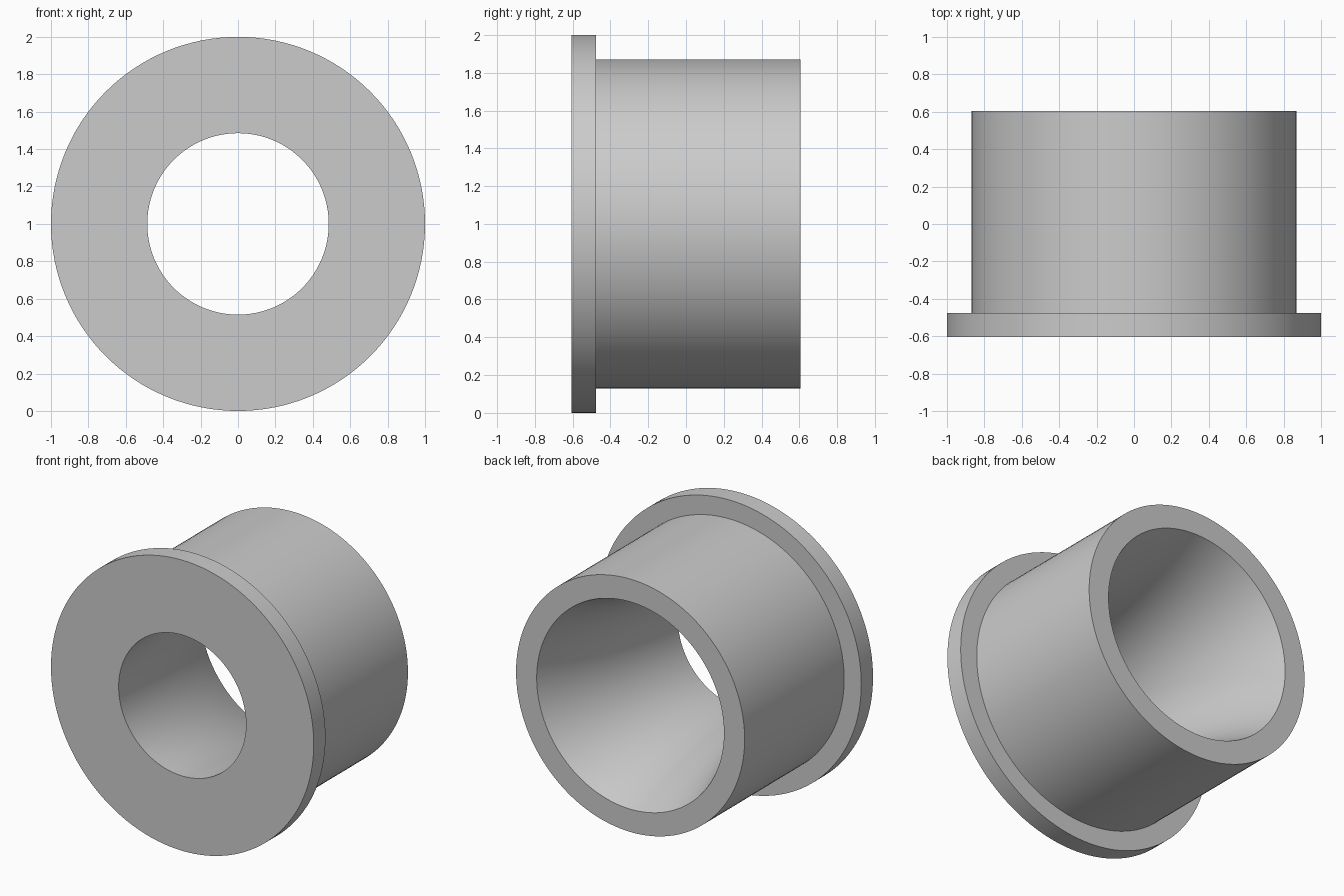
import bpy, bmesh, math

cube = bpy.data.objects.get("Cube")
if cube:
    bpy.data.objects.remove(cube, do_unlink=True)

grey = bpy.data.materials.new("plain_grey")
grey.use_nodes = True
colour = (0.6, 0.6, 0.6, 1)
grey.diffuse_color = colour
grey.node_tree.nodes["Principled BSDF"].inputs["Base Color"].default_value = colour


def lathe(name, profile, segments=128):
    """Spin a closed (radius, y) outline around the y axis."""
    bm = bmesh.new()
    rings = []
    for i in range(segments):
        a = math.tau * i / segments
        rings.append([bm.verts.new((r * math.sin(a), y, r * math.cos(a)))
                      for r, y in profile])
    n = len(profile)
    for i, ring in enumerate(rings):
        after = rings[(i + 1) % segments]
        for j in range(n):
            k = (j + 1) % n
            bm.faces.new((ring[j], ring[k], after[k], after[j]))
    bmesh.ops.recalc_face_normals(bm, faces=bm.faces)
    mesh = bpy.data.meshes.new(name)
    bm.to_mesh(mesh)
    bm.free()
    mesh.materials.append(grey)
    obj = bpy.data.objects.new(name, mesh)
    bpy.context.collection.objects.link(obj)
    obj.location.z = 1
    bpy.ops.object.select_all(action="DESELECT")
    obj.select_set(True)
    bpy.context.view_layer.objects.active = obj
    bpy.ops.object.shade_smooth_by_angle(angle=math.radians(30))
    return obj


def flare(throat, mouth, start, end, steps=24):
    """Arc that leaves the throat parallel to the axis and opens to the mouth."""
    rise, length = mouth - throat, end - start
    radius = (length ** 2 + rise ** 2) / (2 * rise)
    sweep = math.asin(length / radius)
    return [(throat + radius * (1 - math.cos(sweep * i / steps)),
             start + radius * math.sin(sweep * i / steps))
            for i in range(steps, -1, -1)]


# Flanged sleeve whose bore flares open towards the back
front, step, back = -0.605, -0.477, 0.605
lathe("flanged_bushing", [
    (1.0, front), (1.0, step),       # flange rim
    (0.87, step), (0.87, back),      # shoulder and sleeve
] + flare(0.485, 0.713, front, back))
